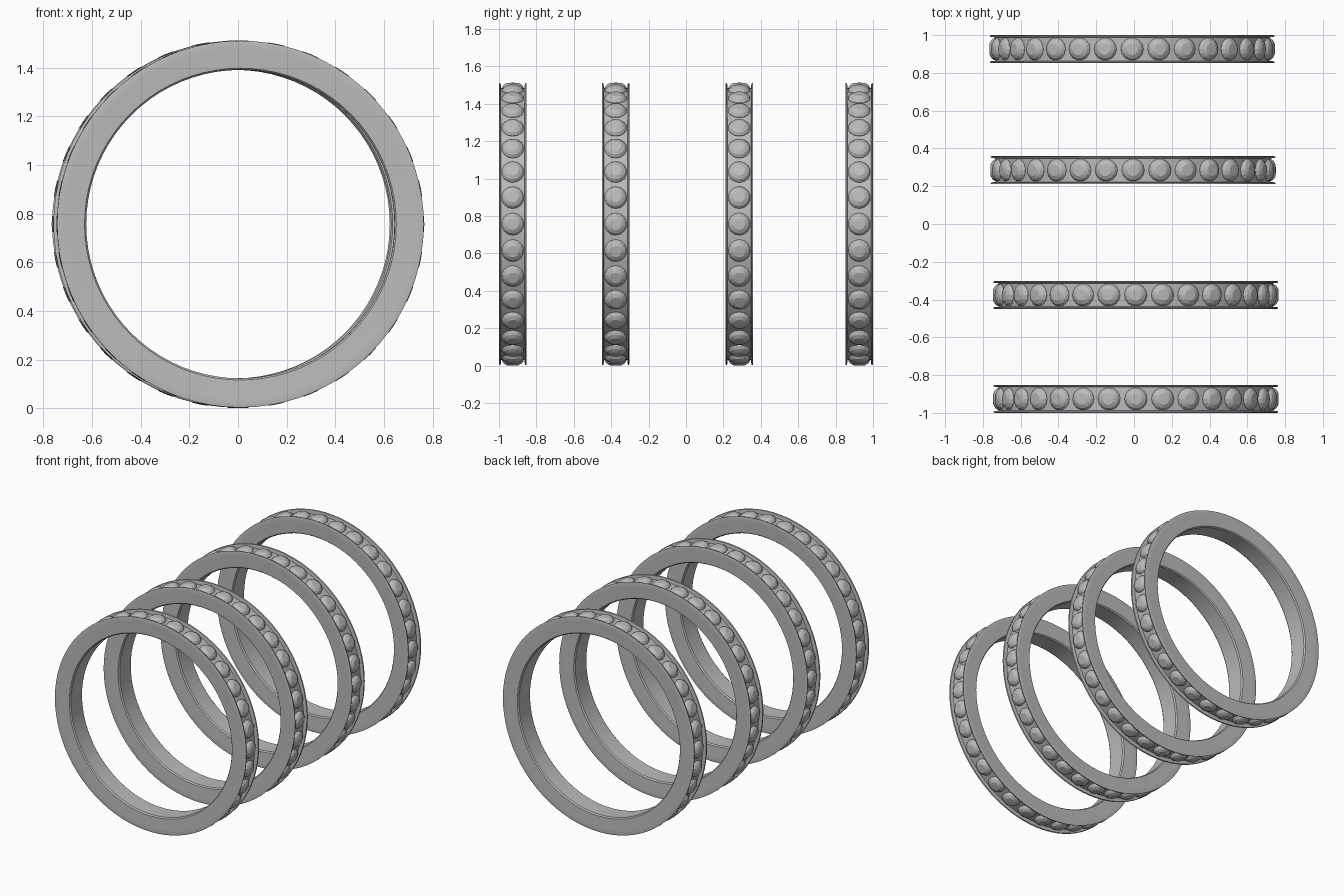
import bpy, bmesh, math
from mathutils import Matrix, Vector

cube = bpy.data.objects.get("Cube")
if cube:
    bpy.data.objects.remove(cube, do_unlink=True)

metal = bpy.data.materials.new("silver_grey")
metal.use_nodes = True
grey = (0.5, 0.5, 0.5, 1)
metal.diffuse_color = grey
metal.node_tree.nodes["Principled BSDF"].inputs["Base Color"].default_value = grey

RADIUS = 0.754
HALF = 0.074
STONES = 32


def lathe(points, axis, steps, closed):
    """Spin a profile of points around an axis through the origin."""
    bm = bmesh.new()
    verts = [bm.verts.new(p) for p in points]
    pairs = list(zip(verts, verts[1:]))
    if closed:
        pairs.append((verts[-1], verts[0]))
    edges = [bm.edges.new(p) for p in pairs]
    bmesh.ops.spin(bm, geom=verts + edges, cent=(0, 0, 0), axis=axis,
                   angle=math.tau, steps=steps, use_duplicate=False)
    bmesh.ops.remove_doubles(bm, verts=bm.verts, dist=0.0001)
    bmesh.ops.recalc_face_normals(bm, faces=bm.faces)
    return bm


def add_object(name, bm, location, angle):
    mesh = bpy.data.meshes.new(name)
    bm.to_mesh(mesh)
    bm.free()
    mesh.materials.append(metal)
    obj = bpy.data.objects.new(name, mesh)
    obj.location = location
    bpy.context.collection.objects.link(obj)
    bpy.ops.object.select_all(action="DESELECT")
    obj.select_set(True)
    bpy.context.view_layer.objects.active = obj
    bpy.ops.object.shade_smooth_by_angle(angle=math.radians(angle))
    return obj


def make_band():
    # Half section: rounded inner edge, side, thin rim, recessed channel
    half = [(HALF - 0.012, 0.634), (HALF - 0.003, 0.641), (HALF - 0.002, 0.655),
            (HALF - 0.002, 0.72), (HALF, 0.745), (HALF - 0.002, RADIUS),
            (HALF - 0.009, RADIUS - 0.002), (HALF - 0.012, 0.727)]
    section = half + [(-y, r) for y, r in reversed(half)]
    return lathe([(0, y, r) for y, r in section], (0, 1, 0), 80, True)


def make_stones():
    # Faceted cut: flat table, sloping crown and short girdle
    cut = [(0, 0.756), (0.031, 0.755), (0.050, 0.744), (0.060, 0.730), (0.060, 0.715)]
    stone = lathe([(r, 0, z) for r, z in cut], (0, 0, 1), 14, False)
    template = bpy.data.meshes.new("stone_cut")
    stone.to_mesh(template)
    stone.free()
    bm = bmesh.new()
    for i in range(STONES):
        start = len(bm.verts)
        bm.from_mesh(template)
        bm.verts.ensure_lookup_table()
        turn = Matrix.Rotation(math.tau * i / STONES, 4, "Y")
        bmesh.ops.transform(bm, matrix=turn, verts=bm.verts[start:])
    bpy.data.meshes.remove(template)
    return bm


# Four matching bands in a row, each slightly shifted sideways
rings = {"front": (0.01, -0.926), "front_middle": (0.009, -0.376),
         "back_middle": (-0.005, 0.285), "back": (-0.01, 0.926)}
for name, (x, y) in rings.items():
    place = Vector((x, y, 0.757))
    add_object(name + "_ring_band", make_band(), place, 35)
    add_object(name + "_ring_stones", make_stones(), place, 20)
